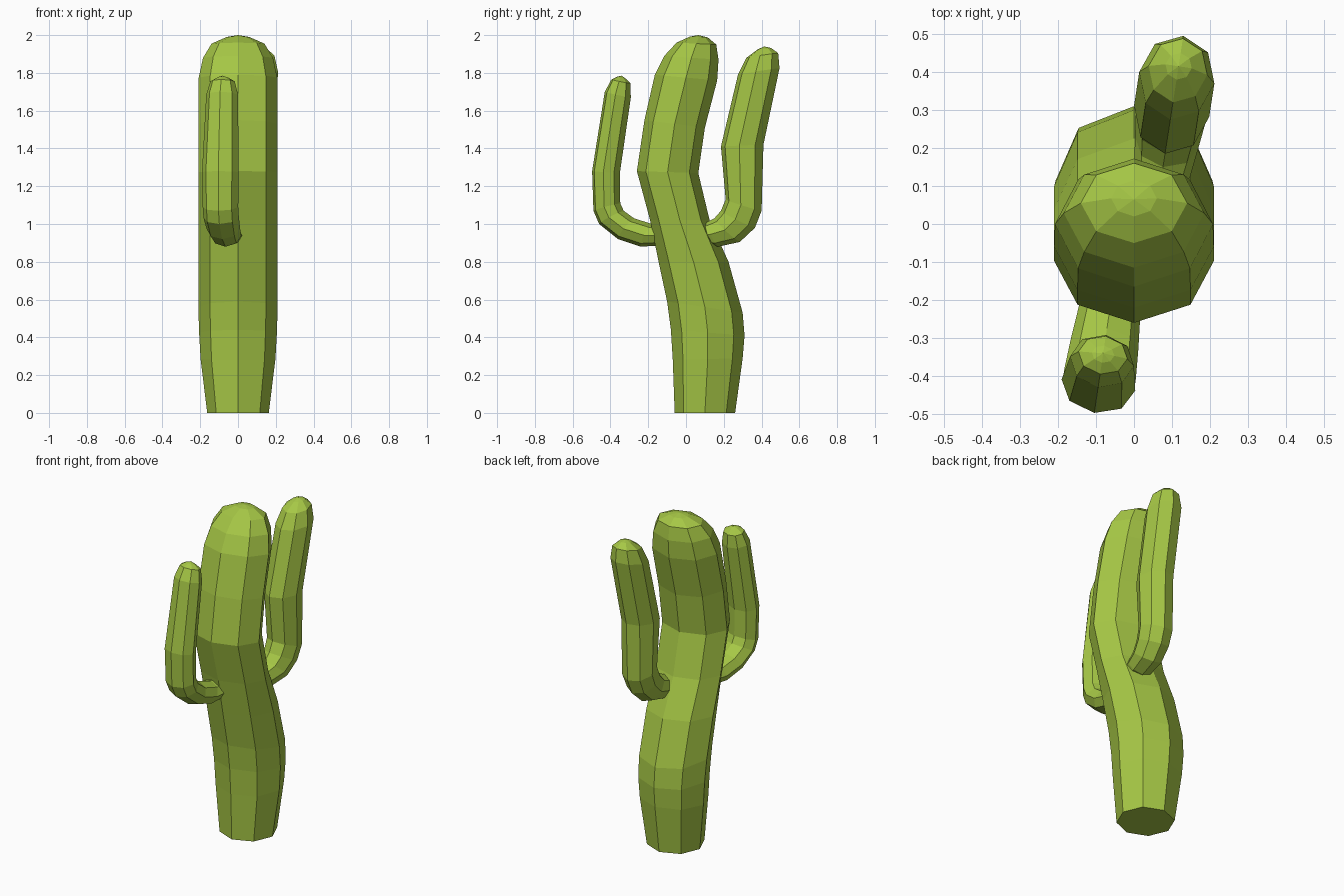
import bpy, bmesh
from math import cos, sin, pi
from mathutils import Vector

green = bpy.data.materials.new("cactus_green")
green.diffuse_color = (0.38, 0.57, 0.06, 1)


def limb(name, rings, apex, x0=0.0, slope=0.0, sides=8):
    """Loft octagons; each ring is (y, z) on one side, (y, z) opposite, half width.
    The limb lies in the upright plane x = x0 + slope * y."""
    def place(p):
        return Vector((x0 + slope * p[0], p[0], p[1]))
    across = Vector((1, -slope, 0)).normalized()
    bm = bmesh.new()
    loops = []
    for y1, z1, y2, z2, w in rings:
        a, b = place((y1, z1)), place((y2, z2))
        mid, half = (a + b) / 2, (b - a) / 2
        loops.append([bm.verts.new(mid + half * cos(2 * pi * i / sides)
                                   + across * w * sin(2 * pi * i / sides))
                      for i in range(sides)])
    bm.faces.new(loops[0])
    for lo, hi in zip(loops, loops[1:]):
        for i in range(sides):
            j = (i + 1) % sides
            bm.faces.new((lo[i], lo[j], hi[j], hi[i]))
    tip = bm.verts.new(place(apex))
    for i in range(sides):
        bm.faces.new((loops[-1][i], loops[-1][(i + 1) % sides], tip))
    bmesh.ops.recalc_face_normals(bm, faces=bm.faces)
    mesh = bpy.data.meshes.new(name)
    bm.to_mesh(mesh)
    bm.free()
    mesh.materials.append(green)
    obj = bpy.data.objects.new(name, mesh)
    bpy.context.collection.objects.link(obj)
    return obj


# S-curved trunk with a domed top
limb("trunk", [
    (-0.06, 0.00, 0.26, 0.00, 0.163),
    (-0.07, 0.28, 0.30, 0.29, 0.198),
    (-0.08, 0.44, 0.31, 0.41, 0.206),
    (-0.10, 0.59, 0.30, 0.53, 0.21),
    (-0.145, 0.80, 0.225, 0.80, 0.21),
    (-0.19, 1.02, 0.125, 1.02, 0.21),
    (-0.26, 1.28, 0.065, 1.27, 0.21),
    (-0.22, 1.55, 0.10, 1.51, 0.21),
    (-0.165, 1.79, 0.165, 1.76, 0.208),
    (-0.115, 1.89, 0.172, 1.87, 0.185),
    (-0.05, 1.96, 0.16, 1.95, 0.14),
    (0.02, 1.992, 0.115, 1.988, 0.06),
], (0.065, 2.0))

# Short arm in front
limb("front_arm", [
    (-0.08, 0.89, -0.08, 0.99, 0.07),
    (-0.24, 0.88, -0.18, 1.00, 0.08),
    (-0.36, 0.92, -0.275, 1.03, 0.09),
    (-0.46, 1.00, -0.33, 1.07, 0.095),
    (-0.49, 1.07, -0.348, 1.11, 0.095),
    (-0.497, 1.28, -0.35, 1.27, 0.098),
    (-0.43, 1.70, -0.292, 1.67, 0.085),
    (-0.395, 1.765, -0.295, 1.745, 0.065),
    (-0.365, 1.78, -0.32, 1.77, 0.03),
], (-0.34, 1.785), x0=-0.03, slope=0.15)

# Taller arm at the back
limb("back_arm", [
    (0.05, 0.90, 0.05, 0.99, 0.065),
    (0.17, 0.88, 0.11, 1.01, 0.075),
    (0.285, 0.905, 0.15, 1.03, 0.085),
    (0.365, 0.98, 0.185, 1.07, 0.092),
    (0.40, 1.07, 0.21, 1.13, 0.097),
    (0.41, 1.42, 0.185, 1.41, 0.10),
    (0.495, 1.825, 0.275, 1.79, 0.10),
    (0.488, 1.905, 0.32, 1.88, 0.078),
    (0.45, 1.932, 0.38, 1.925, 0.035),
], (0.415, 1.94), x0=0.053, slope=0.155)
